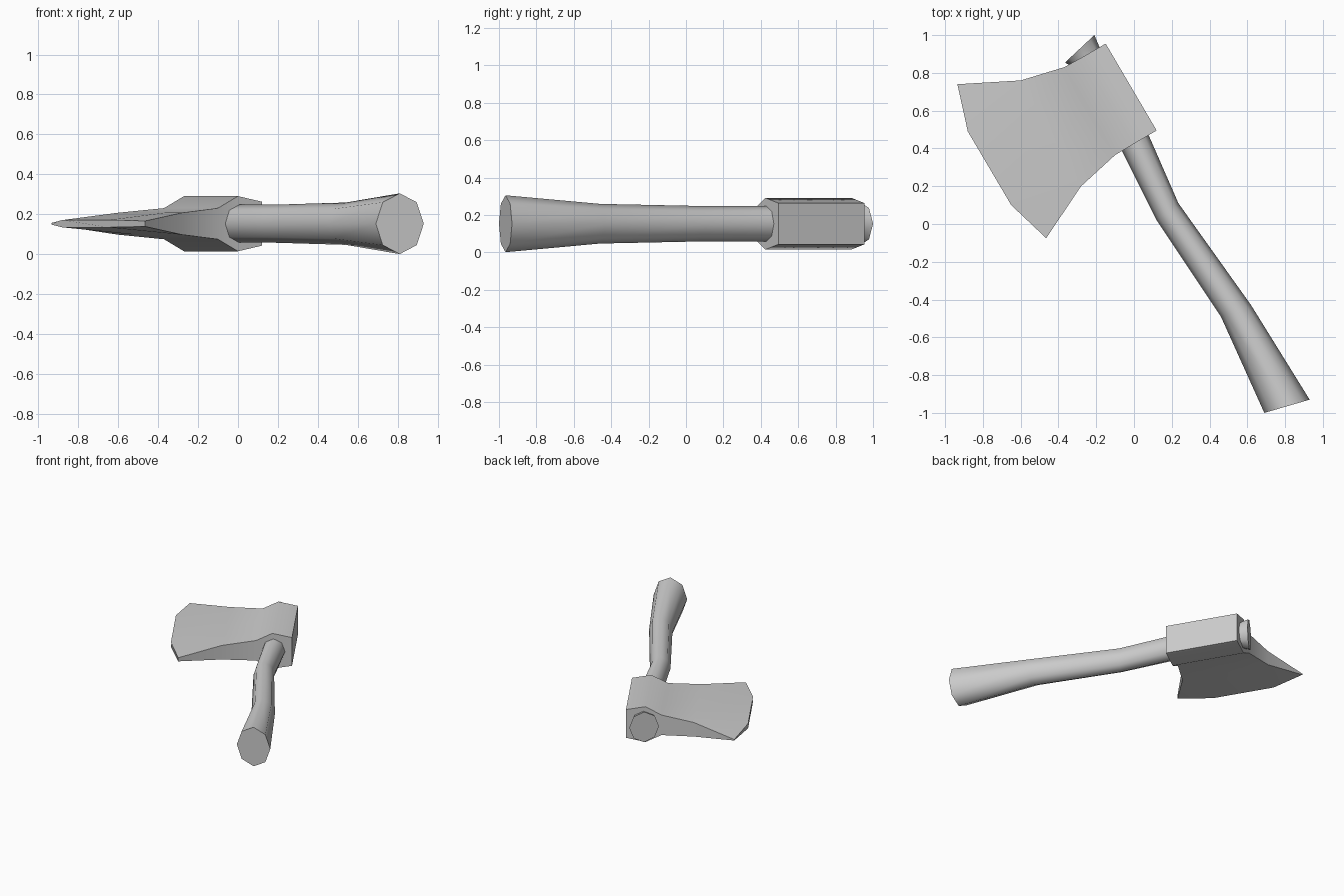
import bpy, bmesh, math
from mathutils import Vector

cube = bpy.data.objects.get("Cube")
if cube:
    bpy.data.objects.remove(cube, do_unlink=True)

MID = 0.153  # height of the plane of symmetry

grey = bpy.data.materials.new("plain grey")
grey.use_nodes = True
grey.diffuse_color = (0.6, 0.6, 0.6, 1)
grey.node_tree.nodes["Principled BSDF"].inputs["Base Color"].default_value = (0.6, 0.6, 0.6, 1)


def loft(name, rings):
    """Skin closed rings of equal length and cap both ends."""
    bm = bmesh.new()
    loops = [[bm.verts.new(p) for p in ring] for ring in rings]
    n = len(loops[0])
    for a, b in zip(loops, loops[1:]):
        for i in range(n):
            j = (i + 1) % n
            bm.faces.new((a[i], a[j], b[j], b[i]))
    bm.faces.new(loops[0])
    bm.faces.new(loops[-1])
    bmesh.ops.recalc_face_normals(bm, faces=bm.faces)
    mesh = bpy.data.meshes.new(name)
    bm.to_mesh(mesh)
    bm.free()
    mesh.materials.append(grey)
    obj = bpy.data.objects.new(name, mesh)
    bpy.context.collection.objects.link(obj)
    bpy.ops.object.select_all(action="DESELECT")
    obj.select_set(True)
    bpy.context.view_layer.objects.active = obj
    bpy.ops.object.shade_smooth_by_angle(angle=math.radians(55))
    return obj


def octagon(left, right, height):
    """Upright eight-sided ring between two points seen from above."""
    a, b = Vector(left), Vector(right)
    centre, half = (a + b) / 2, (b - a) / 2
    ring = []
    for k in range(8):
        t = math.tau * k / 8
        p = centre + half * math.cos(t)
        ring.append((p.x, p.y, MID + height * math.sin(t)))
    return ring


# Handle: left and right outline points, then half height
loft("handle", [octagon(*s) for s in (
    ((0.69, -1.0), (0.93, -0.93), 0.152),
    ((0.46, -0.49), (0.62, -0.43), 0.106),
    ((0.12, 0.02), (0.235, 0.11), 0.095),
    ((-0.06, 0.38), (0.08, 0.465), 0.095),
    ((-0.31, 0.82), (-0.18, 0.93), 0.095),
    ((-0.365, 0.855), (-0.21, 1.0), 0.118),
)])


def slab(top, bottom, halves):
    """Cross-section of the head, running between its two outline points."""
    a, b = Vector(top), Vector(bottom)
    pts = [a.lerp(b, f) for f in (0, 0.27, 0.73, 1)]
    return section(pts, halves)


def section(pts, halves):
    upper = [(p[0], p[1], MID + h) for p, h in zip(pts, halves)]
    lower = [(p[0], p[1], MID - h) for p, h in zip(pts, halves)]
    return upper + lower[::-1]


# Head: poll, eye, shoulder, cheek and cutting edge
loft("axe_head", [
    slab((-0.15, 0.955), (0.12, 0.495), [0.11] * 4),
    slab((-0.27, 0.885), (0.0, 0.425), [0.138] * 4),
    slab((-0.37, 0.83), (-0.10, 0.365), [0.078] * 4),
    slab((-0.60, 0.76), (-0.28, 0.20), [0.055] * 4),
    section([(-0.935, 0.74), (-0.88, 0.49), (-0.65, 0.10), (-0.465, -0.075)],
            [0.004, 0.018, 0.018, 0.014]),
])
